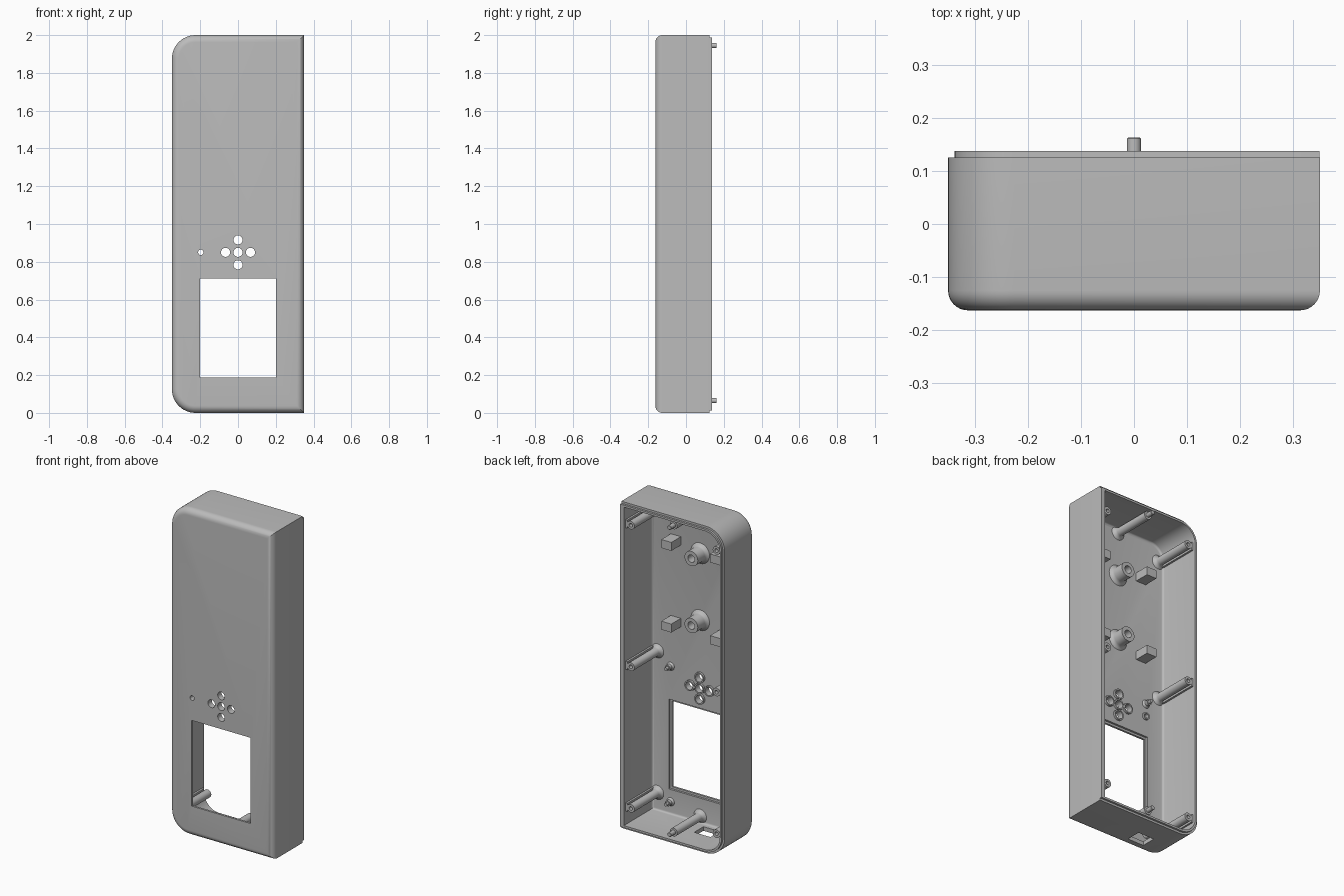
import bpy
import bmesh
from math import sin, cos, pi, radians

cube = bpy.data.objects.get("Cube")
if cube:
    bpy.data.objects.remove(cube, do_unlink=True)

grey = bpy.data.materials.new("plain grey plastic")
grey.use_nodes = True
COLOUR = (0.5, 0.5, 0.5, 1)
grey.diffuse_color = COLOUR
grey.node_tree.nodes["Principled BSDF"].inputs["Base Color"].default_value = COLOUR

MM = 0.0125                  # one design unit
FRONT, RIM, LIP = -13 * MM, 10 * MM, 11 * MM
FLOOR = FRONT + 2 * MM
CORNER = 10 * MM
POST_TOP = 0.12


def finish(name, bm):
    bmesh.ops.recalc_face_normals(bm, faces=bm.faces)
    mesh = bpy.data.meshes.new(name)
    bm.to_mesh(mesh)
    bm.free()
    mesh.materials.append(grey)
    ob = bpy.data.objects.new(name, mesh)
    bpy.context.collection.objects.link(ob)
    return ob


def smooth(ob):
    bpy.ops.object.select_all(action='DESELECT')
    ob.select_set(True)
    bpy.context.view_layer.objects.active = ob
    bpy.ops.object.shade_smooth_by_angle(angle=radians(35))


def loft(bm, rings, closed=False):
    loops = [[bm.verts.new(p) for p in ring] for ring in rings]
    n = len(loops[0])
    for a, b in zip(loops, loops[1:]):
        for i in range(n):
            j = (i + 1) % n
            bm.faces.new((a[i], a[j], b[j], b[i]))
    bm.faces.new(loops[0])
    bm.faces.new(loops[-1])


def outline(inset, y, right_inset=None):
    """Box outline with round corners on the -x side only."""
    right = 0.35 - (inset if right_inset is None else right_inset)
    r = CORNER - inset
    pts = [(right, y, inset), (right, y, 2 - inset)]
    for cz, start in ((2 - CORNER, pi / 2), (CORNER, pi)):
        for k in range(13):
            a = start + k * pi / 24
            pts.append((-0.35 + CORNER + r * cos(a), y, cz + r * sin(a)))
    return pts


def box(name, x0, x1, y0, y1, z0, z1):
    bm = bmesh.new()
    loft(bm, [[(x0, y, z0), (x1, y, z0), (x1, y, z1), (x0, y, z1)] for y in (y0, y1)])
    return finish(name, bm)


def turned(name, x, z, profile, sides=32):
    """Closed round part about the y axis from (radius, y) pairs."""
    bm = bmesh.new()
    loft(bm, [[(x + r * cos(2 * pi * k / sides), y, z + r * sin(2 * pi * k / sides))
               for k in range(sides)] for r, y in profile])
    ob = finish(name, bm)
    smooth(ob)
    return ob


def ring_part(name, x, z, inner, outer, y0, y1):
    """Short open tube."""
    bm = bmesh.new()
    n = 32
    prof = ((inner, y0), (outer, y0), (outer, y1), (inner, y1))
    loops = [[bm.verts.new((x + r * cos(2 * pi * k / n), y, z + r * sin(2 * pi * k / n)))
              for k in range(n)] for r, y in prof]
    for i in range(4):
        a, b = loops[i], loops[(i + 1) % 4]
        for k in range(n):
            m = (k + 1) % n
            bm.faces.new((a[k], a[m], b[m], b[k]))
    ob = finish(name, bm)
    smooth(ob)


# hollow case with filleted front edge, open back and stepped lip
fillet, inner_fillet = 3 * MM, MM
rings = []
for k in range(9):
    a = k * pi / 16
    rings.append(outline(fillet * (1 - sin(a)), FRONT + fillet * (1 - cos(a))))
rings += [outline(0, RIM), outline(MM, RIM, 0.0005), outline(MM, LIP, 0.0005),
          outline(2 * MM, LIP)]
for k in range(5):
    a = k * pi / 8
    rings.append(outline(2 * MM + inner_fillet * (1 - cos(a)),
                         FLOOR + inner_fillet * (1 - sin(a))))
bm = bmesh.new()
loft(bm, rings)
case = finish("case_shell", bm)

# openings: window with rear rebate, sound holes, indicator hole, bottom port
STEP = 0.066
sound = [(0, 0.85), (STEP, 0.85), (-STEP, 0.85), (0, 0.85 + STEP), (0, 0.85 - STEP)]
holes = [(x, z, 0.024) for x, z in sound] + [(-0.197, 0.85, 0.014)]
cutters = [
    box("window_cutter", -0.2, 0.2, -0.3, 0, 0.1875, 0.7125),
    box("rebate_cutter", -0.2125, 0.2125, FLOOR - MM, 0, 0.175, 0.725),
    box("port_cutter", -0.155, -0.045, -0.105, -0.015, -0.1, 0.1),
]
for x, z, r in holes:
    cutters.append(turned("hole_cutter", x, z, [(r, -0.3), (r, 0)]))
bpy.context.view_layer.objects.active = case
for cutter in cutters:
    cutter.hide_render = True
    mod = case.modifiers.new("cut", 'BOOLEAN')
    mod.operation = 'DIFFERENCE'
    mod.solver = 'EXACT'
    mod.object = cutter
    bpy.context.view_layer.objects.active = case
    bpy.ops.object.modifier_apply(modifier=mod.name)
    bpy.data.objects.remove(cutter, do_unlink=True)
smooth(case)

# raised rims round the holes on the inside
for x, z, r in holes:
    ring_part("hole_rim", x, z, r, r + 0.008, FLOOR - 0.002, FLOOR + MM)

base = FLOOR - 0.003


def flared(r, top):
    """Outer profile with a flared foot."""
    return [(r + 0.02, base), (r + 0.018, FLOOR), (r + 0.008, FLOOR + 0.006),
            (r + 0.002, FLOOR + 0.014), (r, FLOOR + 0.022), (r, top)]


for side, tag in ((1, "left"), (-1, "right")):
    # screw posts joined to the side walls
    for z in (0.133, 1.0, 1.867):
        turned(tag + "_screw_post", side * 0.29, z,
               flared(0.025, POST_TOP) + [(0.011, POST_TOP), (0.011, 0.05), (0.001, 0.05)])
        x0, x1 = sorted((side * 0.313, side * 0.33))
        box(tag + "_post_web", x0, x1, base, POST_TOP, z - 0.025, z + 0.025)
    # support blocks and small pegs on the floor
    for z in (1.215, 1.715):
        box(tag + "_support_block", side * 0.165 - 0.034, side * 0.165 + 0.034,
            base, -0.045, z - 0.026, z + 0.026)
    for z in (0.10, 0.93):
        turned(tag + "_peg", side * 0.2, z,
               [(0.026, base), (0.024, FLOOR + 0.004), (0.017, FLOOR + 0.012),
                (0.017, FLOOR + 0.03), (0.01, FLOOR + 0.03), (0.01, FLOOR + 0.05),
                (0.001, FLOOR + 0.05)], 20)

# central locating pins
for z in (0.065, 1.945):
    turned("locating_pin", 0, z,
           flared(0.025, POST_TOP) + [(0.0135, POST_TOP), (0.0135, 0.1605),
                                      (0.0115, 0.1625), (0.001, 0.1625)])

# hollow mounting bosses
for z in (1.265, 1.675):
    turned("mounting_boss", 0, z,
           flared(0.045, -0.05) + [(0.023, -0.05), (0.023, -0.12), (0.001, -0.12)])
